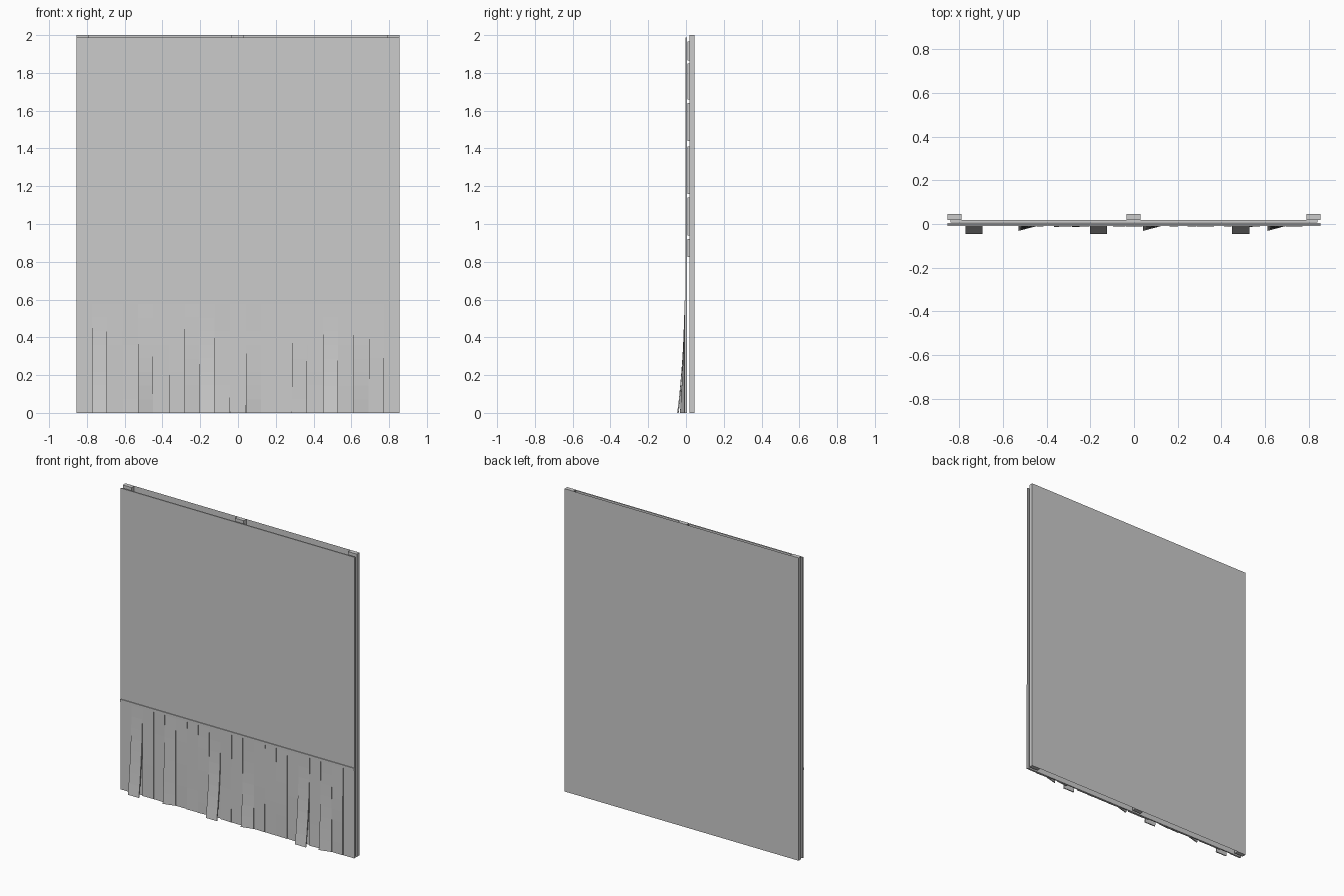
import bpy, bmesh, math, random

if "Cube" in bpy.data.objects:
    bpy.data.objects.remove(bpy.data.objects["Cube"])

random.seed(7)
W, BACK = 0.855, 0.0465          # half width, back face depth
PLANKS, TOP = 21, 0.577          # wainscot plank count and plank top


def make_object(name, bm):
    bmesh.ops.recalc_face_normals(bm, faces=bm.faces[:])
    mesh = bpy.data.meshes.new(name)
    bm.to_mesh(mesh)
    bm.free()
    ob = bpy.data.objects.new(name, mesh)
    bpy.context.collection.objects.link(ob)
    return ob


def box(name, x0, x1, y0, y1, z0, z1):
    bm = bmesh.new()
    bmesh.ops.create_cube(bm, size=1)
    for v in bm.verts:
        v.co.x = x1 if v.co.x > 0 else x0
        v.co.y = y1 if v.co.y > 0 else y0
        v.co.z = z1 if v.co.z > 0 else z0
    return make_object(name, bm)


def plank(name, x0, x1, left, right, bow):
    """Thin board whose two bottom corners lean forward by left / right."""
    bm = bmesh.new()
    rings, steps, thick = [], 8, 0.007
    for i in range(steps + 1):
        t = i / steps                      # 0 at top, 1 at floor
        z = TOP * (1 - t)
        wave = bow * math.sin(math.pi * t)
        yl = -0.0075 - left * t ** 2 - wave
        yr = -0.0075 - right * t ** 2 - wave * 0.6
        rings.append([bm.verts.new(c) for c in (
            (x0, yl, z), (x1, yr, z), (x1, yr + thick, z), (x0, yl + thick, z))])
    for a, b in zip(rings, rings[1:]):
        for k in range(4):
            bm.faces.new((a[k], a[(k + 1) % 4], b[(k + 1) % 4], b[k]))
    bm.faces.new(rings[0])
    bm.faces.new(rings[-1])
    return make_object(name, bm)


# Back sheet (single plane) with three studs
bm = bmesh.new()
bm.faces.new([bm.verts.new((x, BACK, z))
              for x, z in ((-W, 0), (-W, 2), (W, 2), (W, 0))])
make_object("back_sheet", bm)
for name, x in (("stud_left", -0.823), ("stud_middle", -0.003), ("stud_right", 0.823)):
    box(name, x - 0.032, x + 0.032, 0.0185, BACK - 0.0004, 0, 2)

# Horizontal lath boards between studs and front panel
for i, (z0, z1) in enumerate(((0.825, 0.92), (0.94, 1.14), (1.16, 1.41),
                              (1.44, 1.64), (1.66, 1.85), (1.865, 1.965))):
    box(f"lath_{i}", -0.84, 0.84, 0.008, 0.018, z0, z1)

# Front wall panel and top rail of the wainscot
box("front_panel", -W, W, -0.003, 0.005, 0, 1.987)
box("wainscot_rail", -W, W, -0.0085, -0.003, TOP, 0.595)

# Warped wainscot planks: a few lean or twist strongly
strong = {1: (0.038, 0.038), 8: (0.039, 0.039), 16: (0.039, 0.039),
          4: (0.024, 0.003), 11: (0.024, 0.003), 18: (0.024, 0.003),
          0: (0, 0), 20: (0, 0)}
pitch = 2 * W / PLANKS
for i in range(PLANKS):
    slight = (random.uniform(0, 0.006), random.uniform(0, 0.006))
    left, right = strong.get(i, slight)
    bow = 0 if i in (0, 20) else random.uniform(-0.002, 0.006)
    x = -W + i * pitch
    plank(f"wainscot_plank_{i}", x + (0.001 if i else 0),
          x + pitch - (0.001 if i < 20 else 0), left, right, bow)
